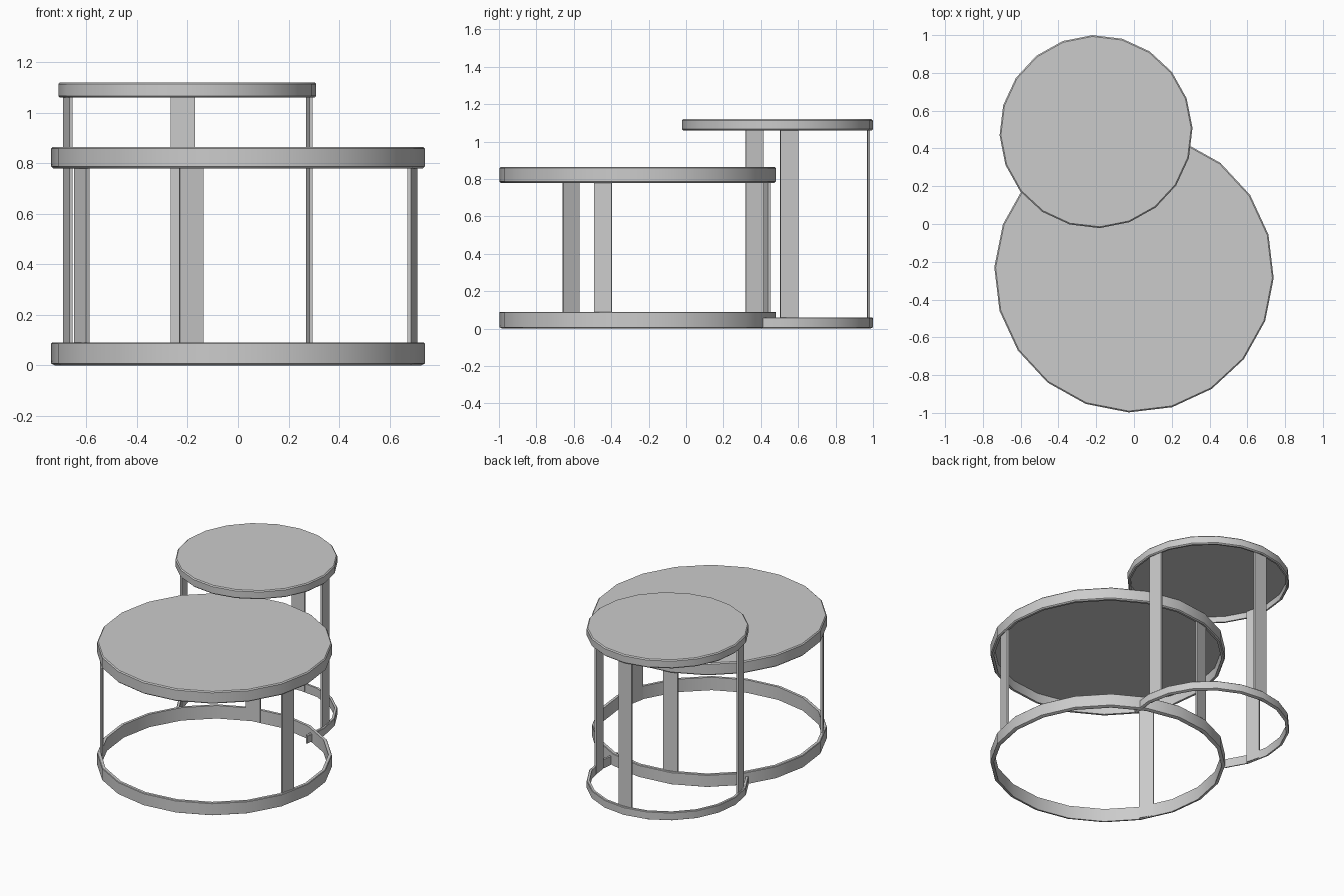
import bpy, bmesh
from math import sin, cos, radians

if "Cube" in bpy.data.objects:
    bpy.data.objects.remove(bpy.data.objects["Cube"])

SIDES = 20
STEP = 360 / SIDES


def finish(name, bm, smooth=True):
    bmesh.ops.recalc_face_normals(bm, faces=bm.faces)
    me = bpy.data.meshes.new(name)
    bm.to_mesh(me)
    bm.free()
    ob = bpy.data.objects.new(name, me)
    bpy.context.collection.objects.link(ob)
    if smooth:
        bpy.ops.object.select_all(action='DESELECT')
        ob.select_set(True)
        bpy.context.view_layer.objects.active = ob
        bpy.ops.object.shade_smooth_by_angle(angle=radians(30))
    return ob


def lathe(name, centre, profile, phase, loop, steps=SIDES):
    """Spin an (r, z) profile; loop=True closes the section, else both ends are capped discs."""
    bm = bmesh.new()
    full = steps == SIDES
    cols = []
    for i in range(steps if full else steps + 1):
        a = radians(phase + i * STEP)
        cols.append([bm.verts.new((centre[0] + r * cos(a), centre[1] + r * sin(a), z))
                     for r, z in profile])
    n = len(profile)
    for i in range(steps):
        a, b = cols[i], cols[(i + 1) % len(cols)]
        for j in range(n if loop else n - 1):
            k = (j + 1) % n
            bm.faces.new((a[j], b[j], b[k], a[k]))
    if not loop:
        bm.faces.new([c[0] for c in cols])
        bm.faces.new([c[-1] for c in cols])
    elif not full:
        bm.faces.new(cols[0])
        bm.faces.new(cols[-1])
    return finish(name, bm)


def table_top(name, centre, r, z0, z1, phase, wall):
    # panel with a hanging skirt, hollow underneath
    b = 0.007
    return lathe(name, centre, [(r - wall, z1 - 0.02), (r - wall, z0), (r - b, z0), (r, z0 + b),
                                (r, z1 - b), (r - b, z1)], phase, False)


def base_ring(name, centre, r, h, phase, wall, steps=SIDES):
    b = 0.007
    return lathe(name, centre, [(r - wall, 0), (r - b * 2, 0), (r, b), (r, h - b * .5),
                                (r - b * .5, h), (r - wall, h)], phase, True, steps)


def leg(name, centre, r, angle, top, thick):
    # flat upright bar facing outward
    a = radians(angle)
    bm = bmesh.new()
    bmesh.ops.create_cube(bm, size=1)
    for v in bm.verts:
        x, y, z = v.co
        x, y = r + x * thick, y * 0.097
        v.co = (centre[0] + x * cos(a) - y * sin(a),
                centre[1] + x * sin(a) + y * cos(a),
                0.005 + (z + .5) * (top - 0.005))
    finish(name, bm, False)


# large low table
C1 = (0, -0.258)
table_top("large_table_top", C1, 0.74, 0.78, 0.865, -2.2, 0.022)
base_ring("large_base_ring", C1, 0.74, 0.09, -2.2, 0.022)
for i, ang in enumerate((105, 210, -15)):
    leg(f"large_table_leg_{i + 1}", C1, 0.715, ang, 0.85, 0.014)

# small tall table, its base ring open where it straddles the large one
C2 = (-0.201, 0.489)
table_top("small_table_top", C2, 0.511, 1.06, 1.12, 2.2, 0.018)
base_ring("small_base_ring", C2, 0.511, 0.06, 2.2 - STEP, 0.018, 13)
for i, ang in enumerate((7.5, 92, 194.5)):
    leg(f"small_table_leg_{i + 1}", C2, 0.488, ang, 1.105, 0.013)
